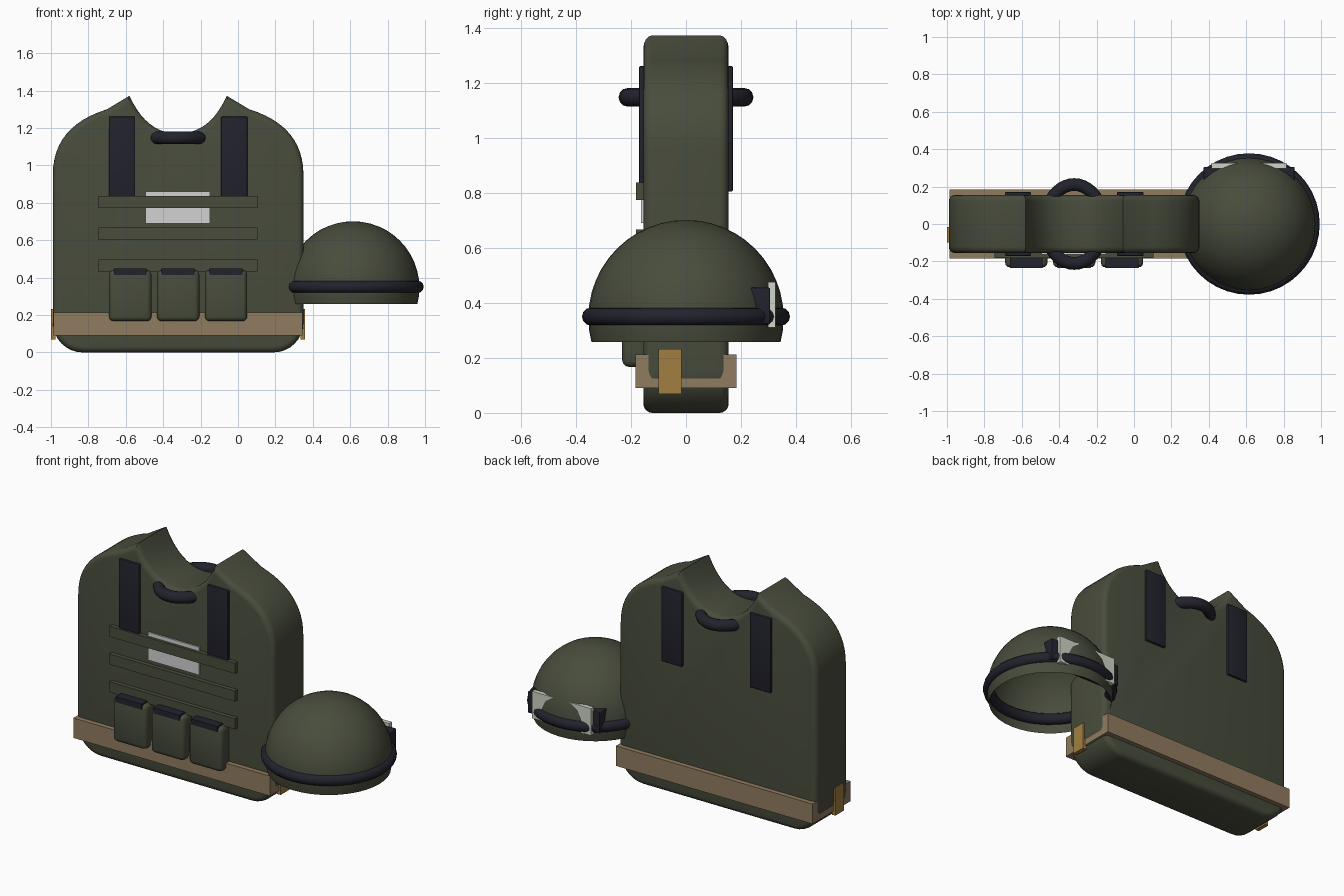
import bpy, bmesh
from math import cos, sin, pi
from mathutils import Vector, Matrix

if "Cube" in bpy.data.objects:
    bpy.data.objects.remove(bpy.data.objects["Cube"], do_unlink=True)


def material(name, rgb):
    m = bpy.data.materials.new(name)
    m.use_nodes = True
    m.diffuse_color = (*rgb, 1)
    m.node_tree.nodes["Principled BSDF"].inputs["Base Color"].default_value = (*rgb, 1)
    return m


OLIVE = material("olive fabric", (0.065, 0.073, 0.045))
BLACK = material("blue black webbing", (0.016, 0.016, 0.026))
TAN = material("tan belt", (0.28, 0.20, 0.115))
BRASS = material("brass", (0.36, 0.21, 0.052))
PATCH = material("light grey patch", (0.65, 0.65, 0.65))
LENS = material("pale lens", (0.62, 0.67, 0.58))


def finish(bm, name, mat, smooth=True):
    bmesh.ops.recalc_face_normals(bm, faces=bm.faces[:])
    mesh = bpy.data.meshes.new(name)
    bm.to_mesh(mesh)
    bm.free()
    mesh.materials.append(mat)
    obj = bpy.data.objects.new(name, mesh)
    bpy.context.collection.objects.link(obj)
    if smooth:
        bpy.ops.object.select_all(action='DESELECT')
        obj.select_set(True)
        bpy.context.view_layer.objects.active = obj
        bpy.ops.object.shade_smooth_by_angle(angle=0.6)
    return obj


def box(name, mat, xs, ys, zs, bevel=0.0):
    """Box given by its extents along each axis."""
    lo, hi = map(Vector, zip(xs, ys, zs))
    bm = bmesh.new()
    bmesh.ops.create_cube(bm, size=1)
    bmesh.ops.transform(bm, verts=bm.verts[:], matrix=Matrix.Translation((lo + hi) / 2)
                        @ Matrix.Diagonal((*(hi - lo), 1)))
    if bevel:
        bmesh.ops.bevel(bm, geom=bm.edges[:], offset=bevel, segments=3,
                        profile=0.5, affect='EDGES')
    return finish(bm, name, mat, bevel > 0)


def ring(name, mat, center, rx, ry, tube, count=40, sides=12):
    """Elliptical tube lying flat."""
    bm = bmesh.new()
    loops = []
    for i in range(count):
        a = 2 * pi * i / count
        loops.append([bm.verts.new(Vector(center) + Vector((
            (rx + tube * cos(b)) * cos(a), (ry + tube * cos(b)) * sin(a), tube * sin(b))))
            for b in (2 * pi * j / sides for j in range(sides))])
    for i in range(count):
        p, q = loops[i], loops[(i + 1) % count]
        for j in range(sides):
            k = (j + 1) % sides
            bm.faces.new((p[j], q[j], q[k], p[k]))
    return finish(bm, name, mat)


def curve(a, b, c, steps):
    """Quadratic curve from a to c, pulled toward b."""
    a, b, c = map(Vector, (a, b, c))
    return [a * (1 - t) ** 2 + b * 2 * t * (1 - t) + c * t * t
            for t in (i / steps for i in range(steps + 1))]


# Vest body: mirrored outline, extruded, with rounded front and back rims
VX, DEPTH = -0.32, 0.155
corner = [Vector((0.51 + 0.16 * sin(a), 0.16 - 0.16 * cos(a)))
          for a in (pi / 2 * i / 8 for i in range(9))]
shoulder = curve((0.67, 0.95), (0.67, 1.21), (0.38, 1.30), 12)
neck = curve((0.26, 1.372), (0.17, 1.17), (0, 1.17), 10)
half = corner + shoulder + neck
outline = half + [Vector((-p.x, p.y)) for p in reversed(half[:-1])]
bm = bmesh.new()
front = bm.faces.new([bm.verts.new((VX + p.x, -DEPTH, p.y)) for p in outline])
moved = bmesh.ops.extrude_face_region(bm, geom=[front], use_keep_orig=True)["geom"]
bmesh.ops.translate(bm, vec=(0, 2 * DEPTH, 0),
                    verts=[g for g in moved if isinstance(g, bmesh.types.BMVert)])
rims = [e for e in bm.edges if abs(e.verts[0].co.y - e.verts[1].co.y) < 0.01]
bmesh.ops.bevel(bm, geom=rims, offset=0.033, segments=4, profile=0.5, affect='EDGES')
finish(bm, "vest_body", OLIVE)

# Collar ring
ring("collar", BLACK, (VX, 0, 1.147), 0.157, 0.211, 0.034)

# Shoulder straps, front and back
for side, x in (("right", -0.62), ("left", -0.02)):
    for face, s in (("front", -1), ("back", 1)):
        ys = sorted((s * 0.14, s * 0.17))
        box(f"{face}_{side}_strap", BLACK, (x - 0.07, x + 0.07), ys, (0.805, 1.26), 0.004)

# Chest patch and webbing rows
box("chest_patch", PATCH, (-0.495, -0.15), (-0.164, -0.15), (0.69, 0.86))
for i in range(3):
    z = 0.805 - 0.17 * i
    box(f"webbing_row_{i + 1}", OLIVE, (-0.745, 0.105), (-0.181, -0.14), (z - 0.032, z + 0.032))

# Pouches with dark flaps
for i in range(3):
    x = VX + (i - 1) * 0.256
    box(f"pouch_{i + 1}", OLIVE, (x - 0.113, x + 0.113), (-0.232, -0.12), (0.167, 0.44), 0.025)
    box(f"pouch_flap_{i + 1}", BLACK, (x - 0.088, x + 0.088), (-0.236, -0.15), (0.415, 0.449))

# Belt and side buckles
box("belt", TAN, (VX - 0.666, VX + 0.666), (-0.184, 0.184), (0.09, 0.212))
for side, s in (("left", 1), ("right", -1)):
    xs = sorted((VX + s * 0.655, VX + s * 0.679))
    box(f"{side}_buckle", BRASS, xs, (-0.10, -0.017), (0.068, 0.232))

# Helmet: open dome with a band
HX, HZ = 0.615, 0.35
bm = bmesh.new()
bmesh.ops.create_uvsphere(bm, u_segments=40, v_segments=24, radius=0.355)
bmesh.ops.bisect_plane(bm, geom=bm.verts[:] + bm.edges[:] + bm.faces[:],
                       plane_co=(0, 0, -0.088), plane_no=(0, 0, -1), clear_outer=True)
bmesh.ops.translate(bm, verts=bm.verts[:], vec=(HX, 0, HZ - 0.004))
finish(bm, "helmet_shell", OLIVE)
ring("helmet_band", BLACK, (HX, 0, HZ), 0.345, 0.345, 0.033)

# Goggles on the back of the helmet
box("goggle_frame", BLACK, (HX - 0.243, HX + 0.243), (0.235, 0.305), (0.325, 0.455), 0.004)
box("goggle_lens", LENS, (HX - 0.20, HX + 0.20), (0.298, 0.325), (0.31, 0.475))
